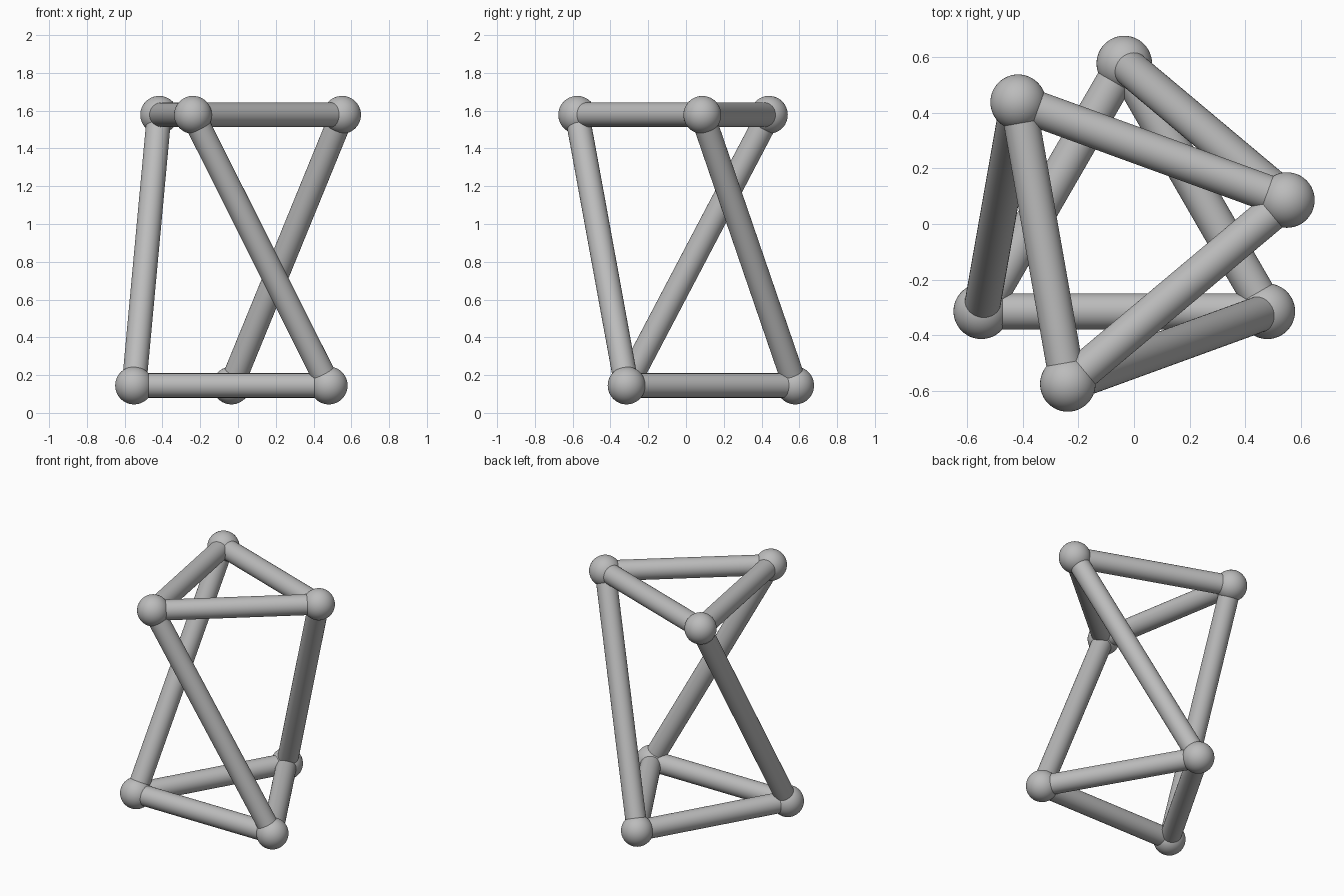
import bpy
from math import radians, cos, sin
from mathutils import Vector

cube = bpy.data.objects.get("Cube")
if cube:
    bpy.data.objects.remove(cube, do_unlink=True)

CENTRE_X, CENTRE_Y = -0.035, -0.017
RING, TWIST = 0.595, 40
Z_LOW, Z_HIGH = 0.145, 1.578
BALL_R, BAR_R = 0.1, 0.065

# One plain grey for everything
grey = bpy.data.materials.new("plain_grey")
grey.use_nodes = True
colour = (0.5, 0.5, 0.5, 1)
grey.diffuse_color = colour
grey.node_tree.nodes["Principled BSDF"].inputs["Base Color"].default_value = colour


def finish(name):
    obj = bpy.context.object
    obj.name = name
    obj.data.materials.append(grey)
    bpy.ops.object.shade_smooth_by_angle(angle=radians(40))


def ball(name, point):
    bpy.ops.mesh.primitive_uv_sphere_add(segments=48, ring_count=24, radius=BALL_R, location=point)
    finish(name)


def bar(name, start, end):
    span = end - start
    bpy.ops.mesh.primitive_cylinder_add(
        vertices=48, radius=BAR_R, depth=span.length, location=(start + end) / 2,
        rotation=span.to_track_quat("Z", "Y").to_euler())
    finish(name)


def triangle(first_angle, z):
    angles = [radians(first_angle + 120 * i) for i in range(3)]
    return [Vector((CENTRE_X + RING * cos(a), CENTRE_Y + RING * sin(a), z)) for a in angles]


lower = triangle(90, Z_LOW)
upper = triangle(90 + TWIST, Z_HIGH)

# Joints and edge bars of both triangles, joined by three slanted struts
for i in range(3):
    for level, points in (("lower", lower), ("upper", upper)):
        ball(f"{level}_joint_{i + 1}", points[i])
        bar(f"{level}_edge_bar_{i + 1}", points[i], points[(i + 1) % 3])
    bar(f"slanted_strut_{i + 1}", upper[i], lower[(i + 1) % 3])
